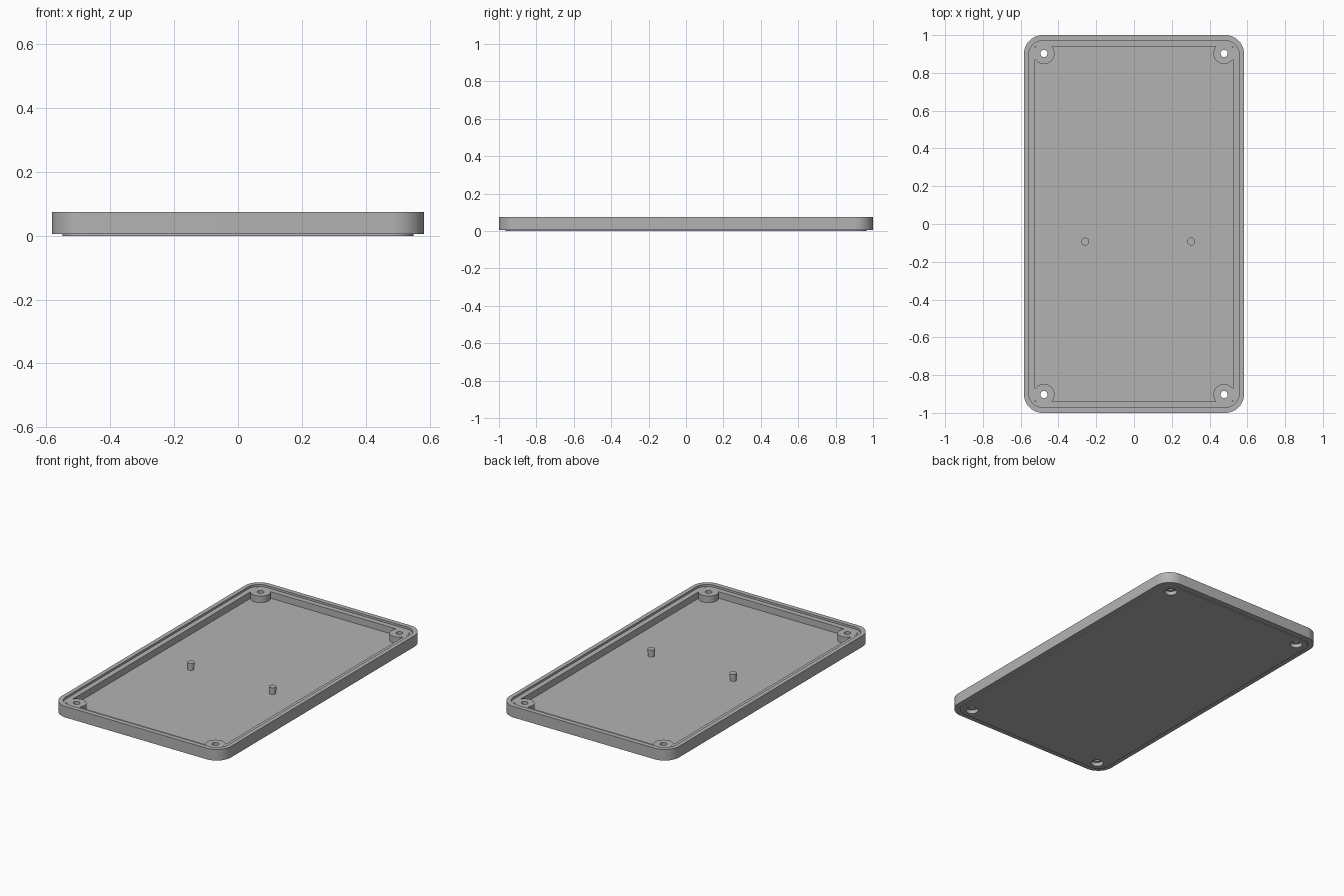
import bpy, bmesh, math

if "Cube" in bpy.data.objects:
    bpy.data.objects.remove(bpy.data.objects["Cube"])

grey = bpy.data.materials.new("plain_grey")
grey.diffuse_color = (0.45, 0.45, 0.45, 1)
grey.use_nodes = True
grey.node_tree.nodes["Principled BSDF"].inputs["Base Color"].default_value = grey.diffuse_color


def prism(name, points, z0, z1):
    """Extrude a closed outline from z0 to z1."""
    me = bpy.data.meshes.new(name)
    bm = bmesh.new()
    face = bm.faces.new([bm.verts.new((x, y, z0)) for x, y in points])
    ext = bmesh.ops.extrude_face_region(bm, geom=[face])
    for v in ext["geom"]:
        if isinstance(v, bmesh.types.BMVert):
            v.co.z = z1
    bmesh.ops.recalc_face_normals(bm, faces=bm.faces)
    bm.to_mesh(me)
    bm.free()
    me.materials.append(grey)
    ob = bpy.data.objects.new(name, me)
    bpy.context.collection.objects.link(ob)
    return ob


def rounded(hx, hy, r, n=12):
    """Rounded rectangle outline with half sizes hx, hy."""
    pts = []
    for k, (sx, sy) in enumerate([(1, 1), (-1, 1), (-1, -1), (1, -1)]):
        for i in range(n + 1):
            a = math.pi / 2 * (k + i / n)
            pts.append((sx * (hx - r) + r * math.cos(a), sy * (hy - r) + r * math.sin(a)))
    return pts


def circle(x, y, r, n=32):
    return [(x + r * math.cos(2 * math.pi * i / n), y + r * math.sin(2 * math.pi * i / n))
            for i in range(n)]


def combine(target, tool, operation):
    """Apply a boolean and delete the tool."""
    mod = target.modifiers.new("bool", "BOOLEAN")
    mod.operation, mod.object, mod.solver = operation, tool, "EXACT"
    bpy.context.view_layer.update()
    deps = bpy.context.evaluated_depsgraph_get()
    me = bpy.data.meshes.new_from_object(target.evaluated_get(deps))
    target.modifiers.clear()
    target.data = me
    bpy.data.objects.remove(tool, do_unlink=True)


def smooth(ob):
    bpy.ops.object.select_all(action="DESELECT")
    ob.select_set(True)
    bpy.context.view_layer.objects.active = ob
    bpy.ops.object.shade_smooth_by_angle(angle=math.radians(30))


FLOOR, LEDGE, RIM = 0.021, 0.062, 0.075

# Tray body with a shallow raised panel underneath
tray = prism("cover_tray", rounded(0.583, 1.0, 0.1), 0.006, RIM)
combine(tray, prism("bottom_panel", rounded(0.55, 0.966, 0.066), 0, 0.014), "UNION")

# Stepped rim and main cavity
combine(tray, prism("ledge_cut", rounded(0.557, 0.971, 0.075), LEDGE, 0.1), "DIFFERENCE")
combine(tray, prism("cavity_cut", [(0.525, 0.939), (-0.525, 0.939), (-0.525, -0.939),
                                   (0.525, -0.939)], FLOOR, 0.1), "DIFFERENCE")

# Corner bosses with screw holes and counterbores from below
for sx in (-1, 1):
    for sy in (-1, 1):
        x, y = sx * 0.477, sy * 0.903
        combine(tray, prism("boss", circle(x, y, 0.056), 0.012, LEDGE + 0.0005), "UNION")
        combine(tray, prism("screw_hole", circle(x, y, 0.019), -0.05, 0.1), "DIFFERENCE")
        combine(tray, prism("counterbore", circle(x, y, 0.036), -0.05, 0.024), "DIFFERENCE")
smooth(tray)

# Two locating pegs, slim shaft with a slightly wider head
for side, x in (("left", -0.259), ("right", 0.303)):
    shaft = prism(side + "_peg_shaft", circle(x, -0.093, 0.018), FLOOR - 0.005, 0.05)
    head = prism(side + "_peg_head", circle(x, -0.093, 0.021), 0.043, 0.065)
    smooth(shaft)
    smooth(head)
